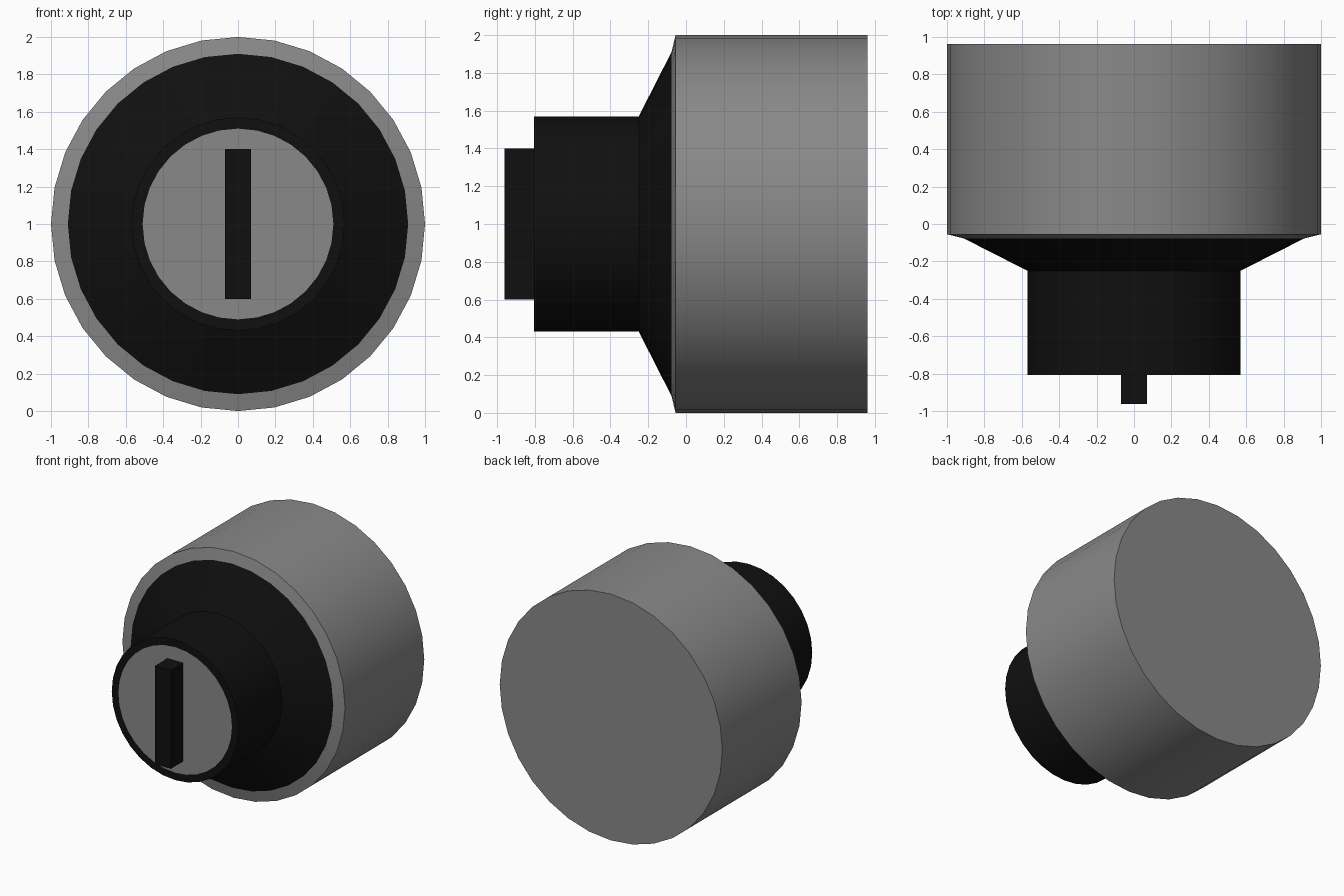
import bpy, bmesh, math

SIDES = 32
CENTRE_Z = 1.0

old = bpy.data.objects.get("Cube")
if old:
    bpy.data.objects.remove(old, do_unlink=True)


def make_material(name, value):
    mat = bpy.data.materials.new(name)
    mat.use_nodes = True
    colour = (value, value, value, 1)
    mat.diffuse_color = colour
    mat.node_tree.nodes["Principled BSDF"].inputs["Base Color"].default_value = colour
    return mat


grey = make_material("metal grey", 0.25)
black = make_material("matt black", 0.005)


def finish(name, bm, materials):
    bmesh.ops.recalc_face_normals(bm, faces=bm.faces[:])
    mesh = bpy.data.meshes.new(name)
    bm.to_mesh(mesh)
    bm.free()
    for mat in materials:
        mesh.materials.append(mat)
    obj = bpy.data.objects.new(name, mesh)
    bpy.context.collection.objects.link(obj)
    bpy.ops.object.select_all(action="DESELECT")
    obj.select_set(True)
    bpy.context.view_layer.objects.active = obj
    return obj


def turned(name, profile, bands, materials):
    """Turn (radius, y) points about the y axis; bands colour each strip, then the front cap."""
    bm = bmesh.new()
    rings = []
    for radius, y in profile:
        angles = [math.tau * i / SIDES for i in range(SIDES)]
        rings.append([bm.verts.new((radius * math.sin(a), y, CENTRE_Z + radius * math.cos(a)))
                      for a in angles])
    for lower, upper, band in zip(rings, rings[1:], bands):
        for i in range(SIDES):
            j = (i + 1) % SIDES
            bm.faces.new((lower[i], lower[j], upper[j], upper[i])).material_index = band
    bm.faces.new(rings[0]).material_index = bands[0]
    bm.faces.new(rings[-1]).material_index = bands[-1]
    obj = finish(name, bm, materials)
    bpy.ops.object.shade_smooth_by_angle(angle=math.radians(20))
    return obj


# Housing: drum, bevelled lip, cone, neck, front rim and face disc
turned("lock_housing",
       [(1, 0.962), (1, -0.055), (0.91, -0.077), (0.57, -0.25), (0.57, -0.806), (0.51, -0.806)],
       [0, 0, 1, 1, 1, 0], [grey, black])

# Upright turning grip on the face
bm = bmesh.new()
bmesh.ops.create_cube(bm, size=1)
bmesh.ops.scale(bm, vec=(0.14, 0.162, 0.8), verts=bm.verts)
bmesh.ops.translate(bm, vec=(0, -0.881, CENTRE_Z), verts=bm.verts)
finish("turning_grip", bm, [black])

# Keep the lip, cone and rim borders crisp
housing = bpy.data.objects["lock_housing"].data
bm = bmesh.new()
bm.from_mesh(housing)
for edge in bm.edges:
    a, b = edge.verts
    if abs(a.co.y - b.co.y) < 0.001:
        edge.smooth = False
bm.to_mesh(housing)
bm.free()
